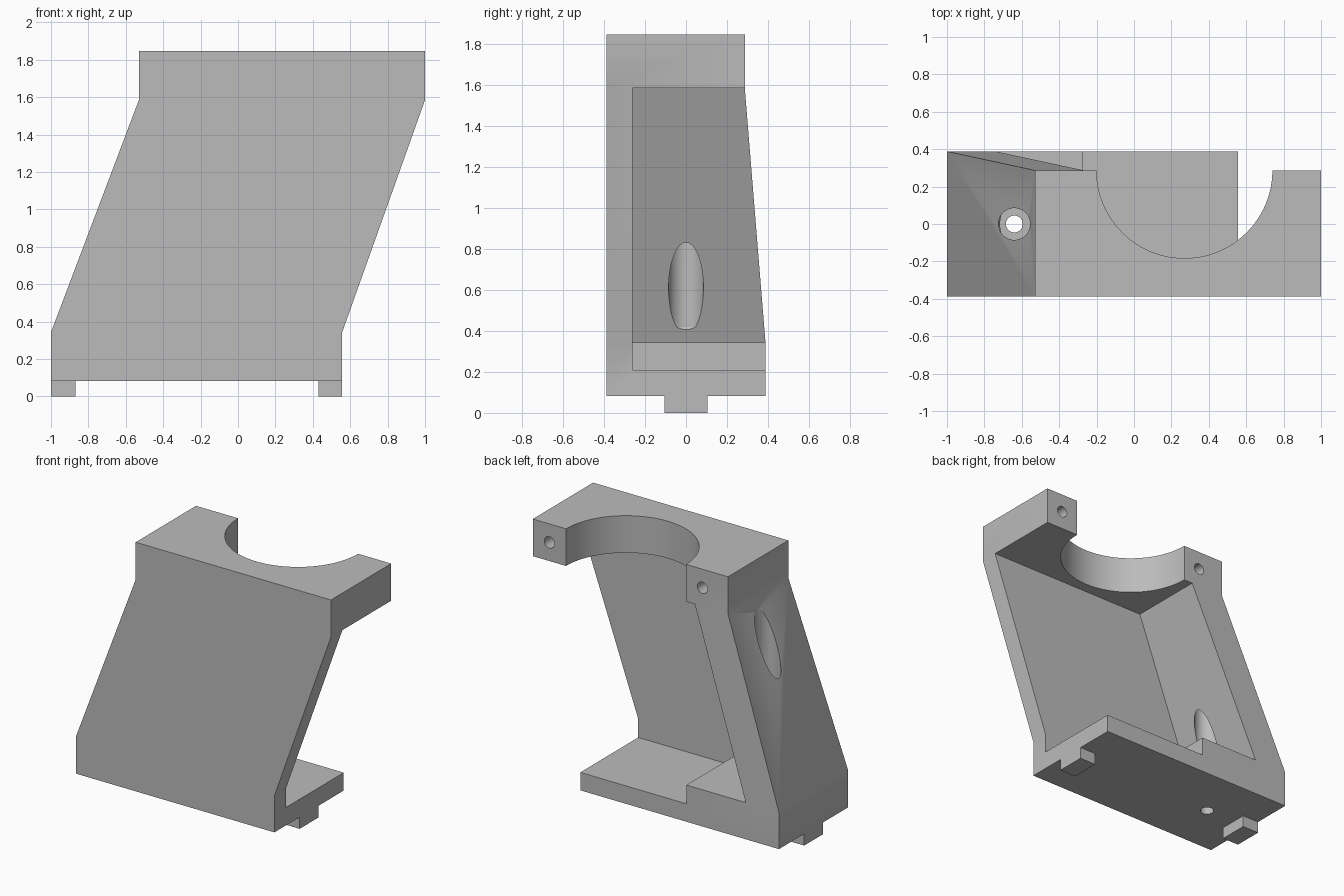
import bpy, bmesh, math
from mathutils import Vector

cube = bpy.data.objects.get("Cube")
if cube:
    bpy.data.objects.remove(cube, do_unlink=True)

grey = bpy.data.materials.new("plain_grey")
grey.use_nodes = True
grey.diffuse_color = (0.5, 0.5, 0.5, 1)
grey.node_tree.nodes["Principled BSDF"].inputs["Base Color"].default_value = grey.diffuse_color

# Main levels and limits
FOOT, BASE, STEP, NECK, TOP = 0.083, 0.21, 0.343, 1.585, 1.848
FRONT, PLATE, BACK, CLAMP_BACK = -0.388, -0.26, 0.388, 0.287
LEAN = 0.47
RIGHT_END = 0.557
BORE_X, BORE_R = 0.27, 0.47


def loft(name, rings):
    """Closed solid skinned through rings of equal point count."""
    bm = bmesh.new()
    loops = [[bm.verts.new(p) for p in ring] for ring in rings]
    bm.faces.new(loops[0])
    bm.faces.new(loops[-1])
    n = len(loops[0])
    for a, b in zip(loops, loops[1:]):
        for i in range(n):
            j = (i + 1) % n
            bm.faces.new((a[i], a[j], b[j], b[i]))
    bmesh.ops.recalc_face_normals(bm, faces=bm.faces)
    mesh = bpy.data.meshes.new(name)
    bm.to_mesh(mesh)
    bm.free()
    mesh.materials.append(grey)
    obj = bpy.data.objects.new(name, mesh)
    bpy.context.collection.objects.link(obj)
    return obj


def rect(x0, x1, y0, y1, z):
    return [(x0, y0, z), (x1, y0, z), (x1, y1, z), (x0, y1, z)]


def box(name, x0, x1, y0, y1, z0, z1):
    return loft(name, [rect(x0, x1, y0, y1, z) for z in (z0, z1)])


def turned(name, origin, axis, profile, sides):
    """Round solid from (radius, distance) pairs along an axis."""
    axis = Vector(axis)
    u = axis.orthogonal().normalized()
    v = axis.cross(u)
    angles = [math.tau * i / sides for i in range(sides)]
    return loft(name, [[Vector(origin) + axis * d + r * (u * math.cos(a) + v * math.sin(a))
                        for a in angles] for r, d in profile])


def combine(target, tool, operation):
    mod = target.modifiers.new(operation.lower(), "BOOLEAN")
    mod.operation, mod.solver, mod.object = operation, "EXACT", tool
    bpy.context.view_layer.objects.active = target
    bpy.ops.object.modifier_apply(modifier=mod.name)
    bpy.data.objects.remove(tool, do_unlink=True)


# Leaning front plate
outline = [(-1, FOOT), (RIGHT_END, FOOT), (RIGHT_END, STEP), (1, NECK),
           (1, TOP), (LEAN - 1, TOP), (LEAN - 1, NECK), (-1, STEP)]
body = loft("bracket_body", [[(x, y, z) for x, z in outline] for y in (FRONT, PLATE)])

# Base, raised step, leaning side wall and clamp block
solids = [
    box("base_plate", -1, RIGHT_END, FRONT, BACK, FOOT, BASE),
    box("raised_step", -1, -0.275, FRONT, BACK, FOOT, STEP),
    loft("side_wall", [rect(-1, -0.74, FRONT, BACK, STEP),
                       rect(LEAN - 1, LEAN - 0.74, FRONT, CLAMP_BACK, NECK)]),
    box("clamp_block", LEAN - 1, 1, FRONT, CLAMP_BACK, NECK, TOP),
]
for solid in solids:
    combine(body, solid, "UNION")

# Half-round bore, clamp screw holes and countersunk mounting hole
cutters = [turned("bore_cutter", (BORE_X, CLAMP_BACK, 0), (0, 0, 1),
                  [(BORE_R, NECK - 0.1), (BORE_R, TOP + 0.1)], 96)]
for side in (-1, 1):
    cutters.append(turned("screw_cutter", (BORE_X + side * 0.6, CLAMP_BACK, (NECK + TOP) / 2),
                          (0, -1, 0), [(0.04, -0.1), (0.04, 0.3)], 32))
cutters.append(turned("mount_cutter", (-0.64, 0, 0), (0, 0, 1),
                      [(0.045, 0), (0.045, 0.36), (0.085, 0.42), (0.085, TOP)], 48))
for cutter in cutters:
    combine(body, cutter, "DIFFERENCE")

# Merge coplanar faces
bm = bmesh.new()
bm.from_mesh(body.data)
bmesh.ops.remove_doubles(bm, verts=bm.verts, dist=0.0001)
bmesh.ops.dissolve_limit(bm, angle_limit=math.radians(0.5), verts=bm.verts, edges=bm.edges)
bm.to_mesh(body.data)
bm.free()

# Locating feet
box("right_foot", -1, -0.87, -0.105, 0.105, 0, FOOT)
box("left_foot", 0.43, RIGHT_END, -0.105, 0.105, 0, FOOT)

bpy.ops.object.select_all(action="DESELECT")
body.select_set(True)
bpy.context.view_layer.objects.active = body
bpy.ops.object.shade_smooth_by_angle(angle=math.radians(25))
